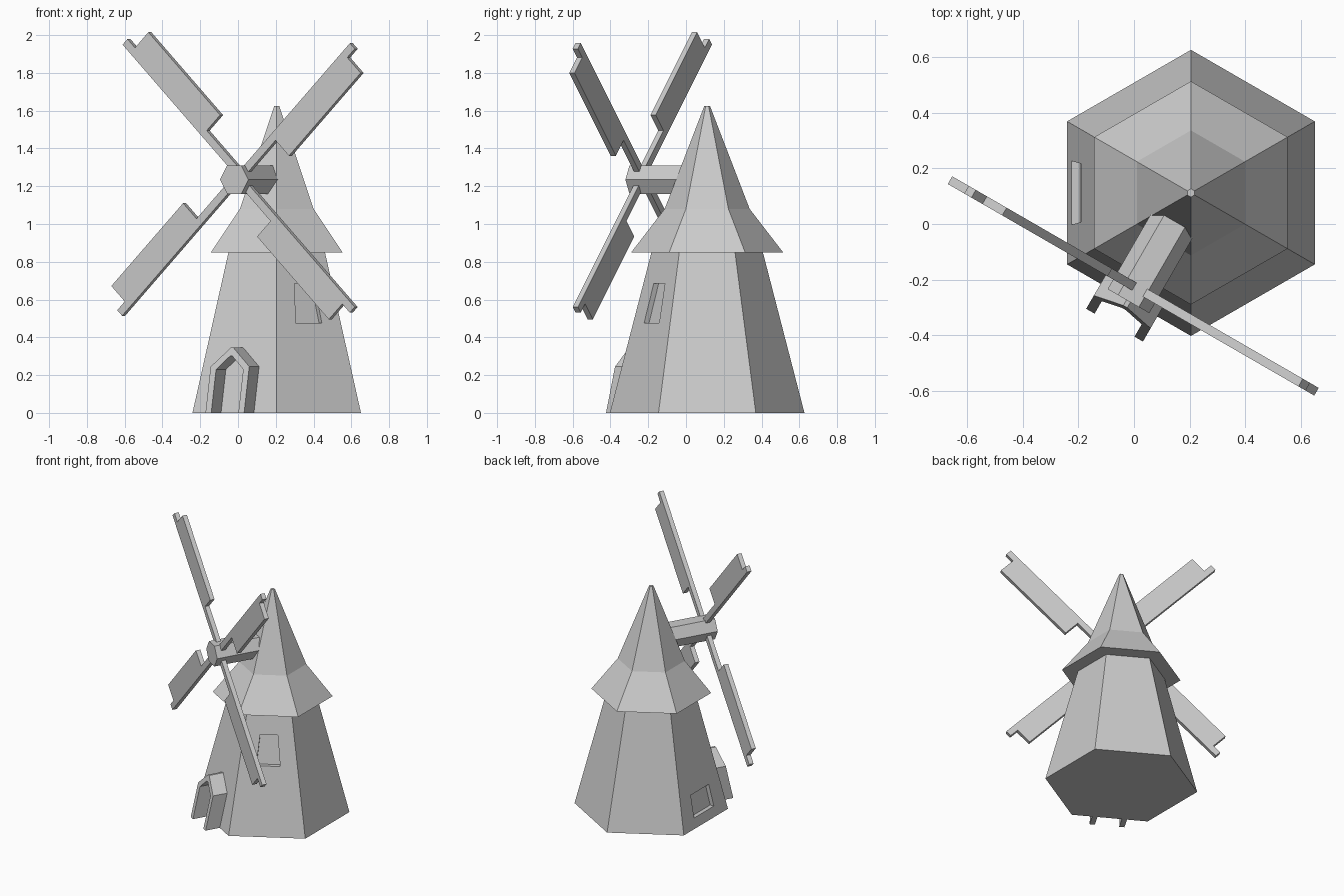
import bpy, bmesh
from math import cos, sin, radians, sqrt
from mathutils import Vector

if "Cube" in bpy.data.objects:
    bpy.data.objects.remove(bpy.data.objects["Cube"])

C = Vector((0.205, 0.112, 0))          # tower axis
APO = sqrt(3) / 2


def make(name, verts, faces):
    bm = bmesh.new()
    vs = [bm.verts.new(v) for v in verts]
    for f in faces:
        bm.faces.new([vs[i] for i in f])
    bmesh.ops.recalc_face_normals(bm, faces=bm.faces)
    me = bpy.data.meshes.new(name)
    bm.to_mesh(me)
    bm.free()
    ob = bpy.data.objects.new(name, me)
    bpy.context.collection.objects.link(ob)
    return ob


def loft(name, rings):
    """Closed solid through rings with the same number of points."""
    n = len(rings[0])
    verts = [v for r in rings for v in r]
    faces = [range(n), range(len(verts) - n, len(verts))]
    for k in range(len(rings) - 1):
        for i in range(n):
            j = (i + 1) % n
            faces.append((k*n + i, k*n + j, k*n + n + j, k*n + n + i))
    return make(name, verts, faces)


def hexagon_tier(name, profile):
    """Six-sided turned shape from (radius, z) pairs."""
    return loft(name, [[C + Vector((r * sin(radians(60 * i)), r * cos(radians(60 * i)), z))
                        for i in range(6)] for r, z in profile])


def axes(deg):
    d = Vector((cos(radians(deg)), sin(radians(deg)), 0))
    return d, Vector((-d.y, d.x, 0))   # outward, sideways (right seen from outside)


def wall(z):
    return APO * (0.515 - 0.22 * z / 0.85)


def on_wall(name, deg, outline, near, far):
    """Extrude a (side, z) outline that leans with the tower wall."""
    d, l = axes(deg)
    return loft(name, [[C + d * (wall(z) + o) + l * u + Vector((0, 0, z))
                        for u, z in outline] for o in (near, far)])


def upright(name, deg, outline, near, far):
    d, l = axes(deg)
    return loft(name, [[C + d * o + l * u + Vector((0, 0, z))
                        for u, z in outline] for o in (near, far)])


FRONT = 240                            # direction the sails and door face

# tower and roof
tower = hexagon_tier("tower", [(0.515, 0), (0.295, 0.85)])
hexagon_tier("roof", [(0.402, 0.85), (0.225, 1.08), (0.015, 1.625)])

# recessed windows
for name, deg, b, t, z0, z1 in (("front_window", 300, 0.08, 0.059, 0.475, 0.685),
                                ("left_window", 180, 0.115, 0.105, 0.07, 0.225)):
    cut = on_wall(name + "_cutter", deg, [(-b, z0), (b, z0), (t, z1), (-t, z1)], -0.03, 0.05)
    cut.hide_render = True
    cut.hide_viewport = True
    m = tower.modifiers.new(name, "BOOLEAN")
    m.operation = "DIFFERENCE"
    m.solver = "EXACT"
    m.object = cut

# pointed door frame
half = [(0.118, 0), (0.118, 0.245), (0.04, 0.345)]
inner = [(0.04 * 0.2, 0.30), (0.083, 0.23), (0.083, 0)]
half[2] = (0.008, 0.345)
right = half
left = [(-u, z) for u, z in reversed(half)]
inside = [(-u, z) for u, z in reversed(inner)] + inner
on_wall("door_frame", FRONT, right + left + inside, -0.02, 0.104)

# sail axle
axle = [(0.0866 * cos(radians(60 * i)), 1.235 + 0.0866 * sin(radians(60 * i))) for i in range(6)]
upright("axle", FRONT, axle, 0.05, 0.45)

# four sails: stock and board in one outline of (radius, sideways)
shape = [(0.04, -0.018), (0.985, -0.018), (0.985, 0.024), (0.92, 0.024),
         (0.92, 0.14), (0.3, 0.14), (0.3, 0.024), (0.04, 0.024)]
for name, ang, dr, ds in (("sail_upper_right", 45, 0, 0), ("sail_upper_left", 135, 0.01, 0.015),
                          ("sail_lower_left", 225, 0.035, 0), ("sail_lower_right", 315, 0.005, 0)):
    c, s = cos(radians(ang)), sin(radians(ang))
    pts = [((r + dr) * c + (w + ds) * s, 1.248 + (r + dr) * s - (w + ds) * c) for r, w in shape]
    upright(name, FRONT, pts, 0.378, 0.41)
